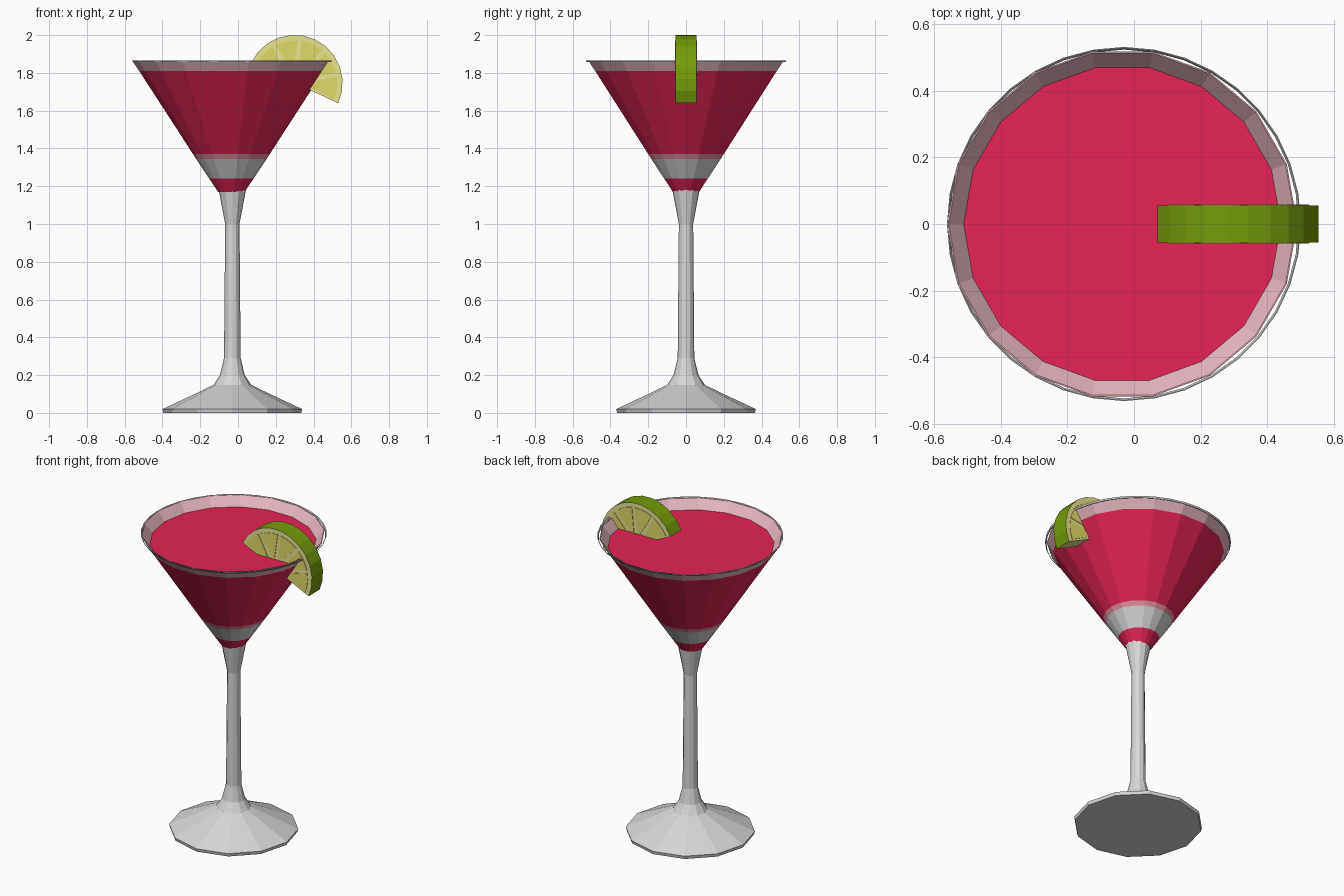
import bpy, math

if "Cube" in bpy.data.objects:
    bpy.data.objects.remove(bpy.data.objects["Cube"])


def material(name, srgb):
    m = bpy.data.materials.new(name)
    lin = [c / 12.92 if c <= 0.04 else ((c + 0.055) / 1.055) ** 2.4 for c in srgb]
    m.diffuse_color = (*lin, 1)
    m.use_nodes = True
    m.node_tree.nodes["Principled BSDF"].inputs["Base Color"].default_value = m.diffuse_color
    return m


GLASS = material("grey glass", (0.85, 0.84, 0.84))
DRINK = material("crimson drink", (0.90, 0.14, 0.335))
RIM = material("pale pink glass", (0.92, 0.73, 0.765))
BAND = material("rose band", (0.91, 0.56, 0.63))
RIND = material("lime rind", (0.46, 0.61, 0.04))
PITH = material("lime pith", (0.93, 0.92, 0.58))
FLESH = material("lime flesh", (0.88, 0.86, 0.40))


def build(name, verts, faces, mats, idx):
    me = bpy.data.meshes.new(name)
    me.from_pydata(verts, [], faces)
    for m in mats:
        me.materials.append(m)
    me.polygons.foreach_set("material_index", idx)
    me.update()
    ob = bpy.data.objects.new(name, me)
    bpy.context.collection.objects.link(ob)
    return ob


def lathe(name, profile, sides, cx, mats, turn=0.0, cap_start=False, cap_end=False):
    """Spin (radius, z, material index of the strip that follows) points."""
    verts, faces, idx = [], [], []
    for r, z, _ in profile:
        for i in range(sides):
            a = 2 * math.pi * i / sides + turn
            verts.append((cx + r * math.cos(a), r * math.sin(a), z))
    for k in range(len(profile) - 1):
        for i in range(sides):
            j = (i + 1) % sides
            faces.append((k * sides + i, k * sides + j,
                          (k + 1) * sides + j, (k + 1) * sides + i))
            idx.append(profile[k][2])
    if cap_start:
        faces.append(tuple(reversed(range(sides))))
        idx.append(profile[0][2])
    if cap_end:
        n = (len(profile) - 1) * sides
        faces.append(tuple(range(n, n + sides)))
        idx.append(profile[-1][2])
    return build(name, verts, faces, mats, idx)


# Foot and stem
lathe("foot_and_stem",
      [(0.365, 0, 0), (0.37, 0.02, 0), (0.195, 0.102, 0), (0.10, 0.148, 0),
       (0.066, 0.20, 0), (0.044, 0.29, 0), (0.038, 1.0, 0), (0.072, 1.18, 0)],
      12, -0.03, [GLASS], cap_start=True, cap_end=True)

# Bowl: coloured bands outside, pink lip, drink surface as the end cap
lathe("bowl_and_drink",
      [(0.07, 1.17, 1), (0.117, 1.24, 0), (0.187, 1.345, 3), (0.203, 1.37, 1),
       (0.488, 1.81, 2), (0.525, 1.865, 2), (0.521, 1.865, 2), (0.476, 1.81, 1)],
      18, -0.035, [GLASS, DRINK, RIM, BAND], cap_start=True, cap_end=True)

# Thin glass edge around the lip
lathe("rim_edge", [(0.526, 1.857, 0), (0.531, 1.866, 0), (0.528, 1.866, 0), (0.523, 1.857, 0),
                   (0.526, 1.857, 0)], 36, -0.03, [GLASS])

# Lime half slice, tilted over the rim
CX, CZ, R, HALF, TILT = 0.300, 1.747, 0.254, 0.055, math.radians(-25)


def polar(r, a, y):
    return (CX + r * math.cos(a + TILT), y, CZ + r * math.sin(a + TILT))


def plate(name, outline, y0, y1, mats, edge_rule):
    """Extrude an outline of (radius, angle) points from y0 to y1."""
    n = len(outline)
    verts = [polar(r, a, y) for y in (y0, y1) for r, a in outline]
    faces = [tuple(range(n)), tuple(reversed(range(n, 2 * n)))]
    idx = [0, 0]
    for i in range(n):
        j = (i + 1) % n
        faces.append((j, i, n + i, n + j))
        idx.append(edge_rule(i))
    return build(name, verts, faces, mats, idx)


ARC = 12
plate("lime_slice", [(R, math.pi * i / ARC) for i in range(ARC + 1)],
      -HALF, HALF, [PITH, RIND], lambda i: 1 if i < ARC else 0)

# Flesh segments on both sides
for side in (-1, 1):
    y0, y1 = sorted((side * HALF, side * (HALF + 0.003)))
    for s in range(5):
        a0, step = math.pi * s / 5, math.pi / 5
        seg = [(0.05, a0 + step / 2)]
        seg += [(0.225, a0 + step * t) for t in (0.07, 0.36, 0.64, 0.93)]
        plate("lime_segment", seg, y0, y1, [FLESH], lambda i: 0)
